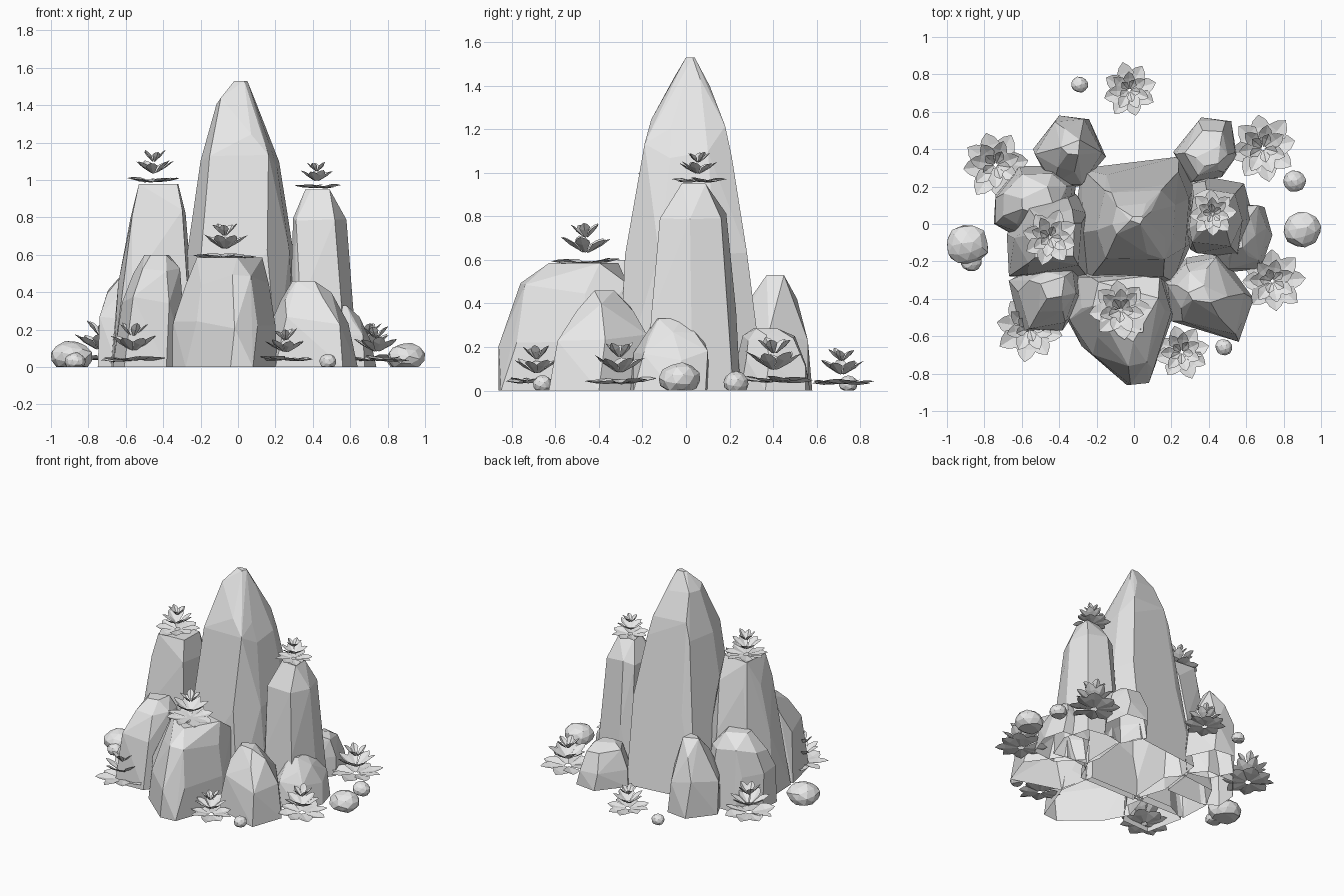
import bpy, bmesh, math, random
from mathutils import Matrix, Vector

if "Cube" in bpy.data.objects:
    bpy.data.objects.remove(bpy.data.objects["Cube"])

stone = bpy.data.materials.new("light_grey")
stone.use_nodes = True
GREY = (0.8, 0.8, 0.8, 1)
stone.diffuse_color = GREY
stone.node_tree.nodes["Principled BSDF"].inputs["Base Color"].default_value = GREY


def finish(bm, name):
    mesh = bpy.data.meshes.new(name)
    bm.to_mesh(mesh)
    bm.free()
    mesh.materials.append(stone)
    obj = bpy.data.objects.new(name, mesh)
    bpy.context.collection.objects.link(obj)
    return obj


def fit(values, lo, hi):
    a, b = min(values), max(values)
    return [lo + (v - a) / (b - a) * (hi - lo) for v in values]


def rock(name, plan, rings, seed):
    """Faceted stone with an open base: the ground plan, fitted into each
    ring (z, x min, x max, y min, y max), wrapped in a convex hull."""
    rng = random.Random(seed)
    bm = bmesh.new()
    corners = [Vector(p) for p in plan]
    size = max(x for x, y in plan) - min(x for x, y in plan)
    for i, (z, *box) in enumerate(rings):
        pts = corners
        if i:
            # nudge the corners from ring to ring for slanting facets
            shift = 0.12 * (i % 2)
            pts = [p.lerp(q, shift + rng.uniform(-.06, .1))
                   for p, q in zip(corners, corners[1:] + corners[:1])]
        if i == len(rings) - 1:
            pts = pts[::2] + pts[1:2]
        wobble = 0.06 * size if 0 < i < len(rings) - 1 else 0
        for x, y in zip(fit([p.x for p in pts], *box[:2]), fit([p.y for p in pts], *box[2:])):
            bm.verts.new((x, y, z + rng.uniform(-wobble, wobble)))
    hull = bmesh.ops.convex_hull(bm, input=bm.verts)
    loose = [v for v in hull["geom_interior"] if isinstance(v, bmesh.types.BMVert)]
    bmesh.ops.delete(bm, geom=loose, context="VERTS")
    bmesh.ops.dissolve_limit(bm, angle_limit=math.radians(5), verts=bm.verts, edges=bm.edges)
    bmesh.ops.recalc_face_normals(bm, faces=bm.faces)
    base = [f for f in bm.faces if all(v.co.z < 0.001 for v in f.verts)]
    bmesh.ops.delete(bm, geom=base, context="FACES")
    return finish(bm, name)


# Tall spires
rock("central_spire",
     [(-.28, .3), (.24, .36), (.32, .2), (.31, -.08), (.21, -.28), (-.25, -.28), (-.33, -.05)],
     [(0, -.33, .32, -.31, .36), (.6, -.275, .295, -.28, .28), (1.1, -.2, .22, -.19, .21),
      (1.22, -.175, .18, -.16, .18), (1.42, -.115, .09, -.06, .11),
      (1.53, -.02, .05, 0, .04)], 4)
rock("left_spire",
     [(-.65, -.26), (-.27, -.27), (-.25, .05), (-.33, .15), (-.57, .12), (-.66, -.05)],
     [(0, -.68, -.22, -.29, .16), (.45, -.64, -.25, -.27, .14), (.82, -.575, -.28, -.22, .08),
      (.98, -.53, -.32, -.18, .02)], 2)
rock("right_spire",
     [(.28, 0), (.3, -.1), (.55, -.14), (.63, .05), (.58, .22), (.4, .25), (.31, .22)],
     [(0, .28, .64, -.18, .25), (.35, .28, .615, -.16, .23), (.8, .295, .58, -.12, .185),
      (.95, .36, .49, -.02, .09)], 9)

# Boulders around the foot
rock("front_boulder",
     [(-.37, -.5), (-.28, -.66), (-.04, -.86), (.08, -.85), (.21, -.5), (.15, -.28), (-.3, -.28)],
     [(0, -.37, .21, -.86, -.26), (.24, -.345, .2, -.86, -.26), (.46, -.28, .165, -.76, -.27),
      (.585, -.22, .13, -.63, -.31)], 5)
rock("front_right_boulder",
     [(.16, -.3), (.2, -.52), (.56, -.63), (.64, -.4), (.46, -.15), (.28, -.18)],
     [(0, .16, .64, -.63, -.15), (.25, .18, .59, -.59, -.18), (.38, .23, .5, -.5, -.24),
      (.46, .29, .41, -.42, -.33)], 7)
rock("front_left_boulder",
     [(-.66, -.3), (-.6, -.57), (-.38, -.56), (-.27, -.4), (-.3, -.22), (-.5, -.22)],
     [(0, -.67, -.27, -.58, -.22), (.36, -.62, -.29, -.56, -.23), (.52, -.56, -.31, -.47, -.25),
      (.6, -.5, -.37, -.4, -.28)], 8)
rock("left_boulder",
     [(-.76, 0), (-.65, -.06), (-.35, -.06), (-.31, .2), (-.4, .3), (-.62, .3), (-.75, .15)],
     [(0, -.75, -.31, -.06, .31), (.25, -.74, -.33, -.05, .29), (.42, -.7, -.36, 0, .27),
      (.52, -.6, -.42, .06, .2)], 10)
rock("right_boulder",
     [(.36, -.1), (.5, -.26), (.68, -.24), (.74, -.06), (.7, .09), (.5, .11)],
     [(0, .34, .74, -.26, .11), (.16, .36, .71, -.24, .1), (.27, .42, .65, -.18, .06),
      (.33, .48, .58, -.14, -.02)], 11)
rock("back_left_boulder",
     [(-.54, .4), (-.46, .24), (-.3, .2), (-.15, .36), (-.24, .56), (-.4, .58)],
     [(0, -.54, -.15, .2, .58), (.25, -.53, -.17, .21, .56), (.4, -.46, -.23, .28, .51),
      (.53, -.39, -.29, .37, .45)], 12)
rock("back_right_boulder",
     [(.21, .38), (.3, .22), (.47, .25), (.55, .36), (.52, .54), (.36, .56)],
     [(0, .21, .55, .22, .57), (.13, .22, .54, .23, .55), (.24, .27, .5, .26, .5),
      (.285, .33, .46, .31, .42)], 13)

# Loose pebbles, sunk a little into the ground: x, y, half width, height
PEBBLES = [(-.89, -.11, .11, .14), (-.87, -.2, .055, .08), (.9, -.03, .1, .13),
           (.86, .23, .06, .09), (.48, -.66, .045, .07), (-.29, .745, .045, .07)]
for i, (x, y, r, h) in enumerate(PEBBLES):
    rng = random.Random(20 + i)
    bm = bmesh.new()
    bmesh.ops.create_icosphere(bm, subdivisions=2, radius=1,
                               matrix=Matrix.Rotation(rng.uniform(.3, 1), 4, "X"))
    for v in bm.verts:
        v.co *= rng.uniform(.94, 1.06)
    boxes = (x - r, x + r), (y - r * .95, y + r * .95), (-.2 * h, h)
    for axis, (lo, hi) in enumerate(boxes):
        for v, value in zip(bm.verts, fit([v.co[axis] for v in bm.verts], lo, hi)):
            v.co[axis] = value
    for v in bm.verts:
        v.co.z = max(v.co.z, 0)
    bmesh.ops.dissolve_limit(bm, angle_limit=math.radians(18), verts=bm.verts, edges=bm.edges)
    finish(bm, f"pebble_{i + 1}")


def plant(name, x, y, z, r, seed):
    """Rosette of three tiers of creased, pointed leaves."""
    rng = random.Random(seed)
    bm = bmesh.new()
    # leaf count, reach, base height, tip height, half width
    tiers = [(8, 1, .1, .18, .31), (7, .72, .36, .82, .21), (5, .42, .78, 1.2, .15)]
    for count, reach, low, high, wide in tiers:
        turn = rng.uniform(0, math.tau)
        for k in range(count):
            a = turn + (k + rng.uniform(-.12, .12)) * math.tau / count
            out = Vector((math.cos(a), math.sin(a), 0))
            side = Vector((-out.y, out.x, rng.uniform(-.2, .2)))
            length = reach * rng.uniform(.94, 1.06)
            tilt = rng.uniform(-.06, .06)

            def point(t, s, lift=0):
                p = out * (length * t) + side * (wide * s)
                p.z += low + (high - low) * t + tilt * t + lift
                return bm.verts.new(p * r + Vector((x, y, z)))

            root, mid, tip = point(.1, 0), point(.62, 0, -.04), point(1, 0)
            for s in (-1, 1):
                edge = [point(.15, .25 * s), point(.6, s, .04), point(.83, .62 * s, .03)]
                for verts in ([root, edge[0], edge[1], mid], [mid, edge[1], edge[2], tip]):
                    bm.faces.new(verts if s < 0 else verts[::-1])
    for f in bm.faces:
        f.normal_update()
        if f.normal.z < 0:
            f.normal_flip()
    return finish(bm, name)


# Rosette plants: x, y, base height, radius
PLANTS = {
    "left_spire_plant": (-.45, -.07, .975, .15),
    "right_spire_plant": (.42, .055, .945, .125),
    "front_boulder_plant": (-.07, -.46, .565, .168),
    "back_plant": (-.025, .715, .015, .148),
    "back_left_plant": (-.74, .315, .02, .185),
    "back_right_plant": (.69, .405, .02, .185),
    "right_plant": (.74, -.305, .015, .17),
    "front_left_plant": (-.56, -.555, .015, .178),
    "front_right_plant": (.255, -.685, .02, .15),
}
for i, (name, spec) in enumerate(PLANTS.items()):
    plant(name, *spec, seed=40 + i)
